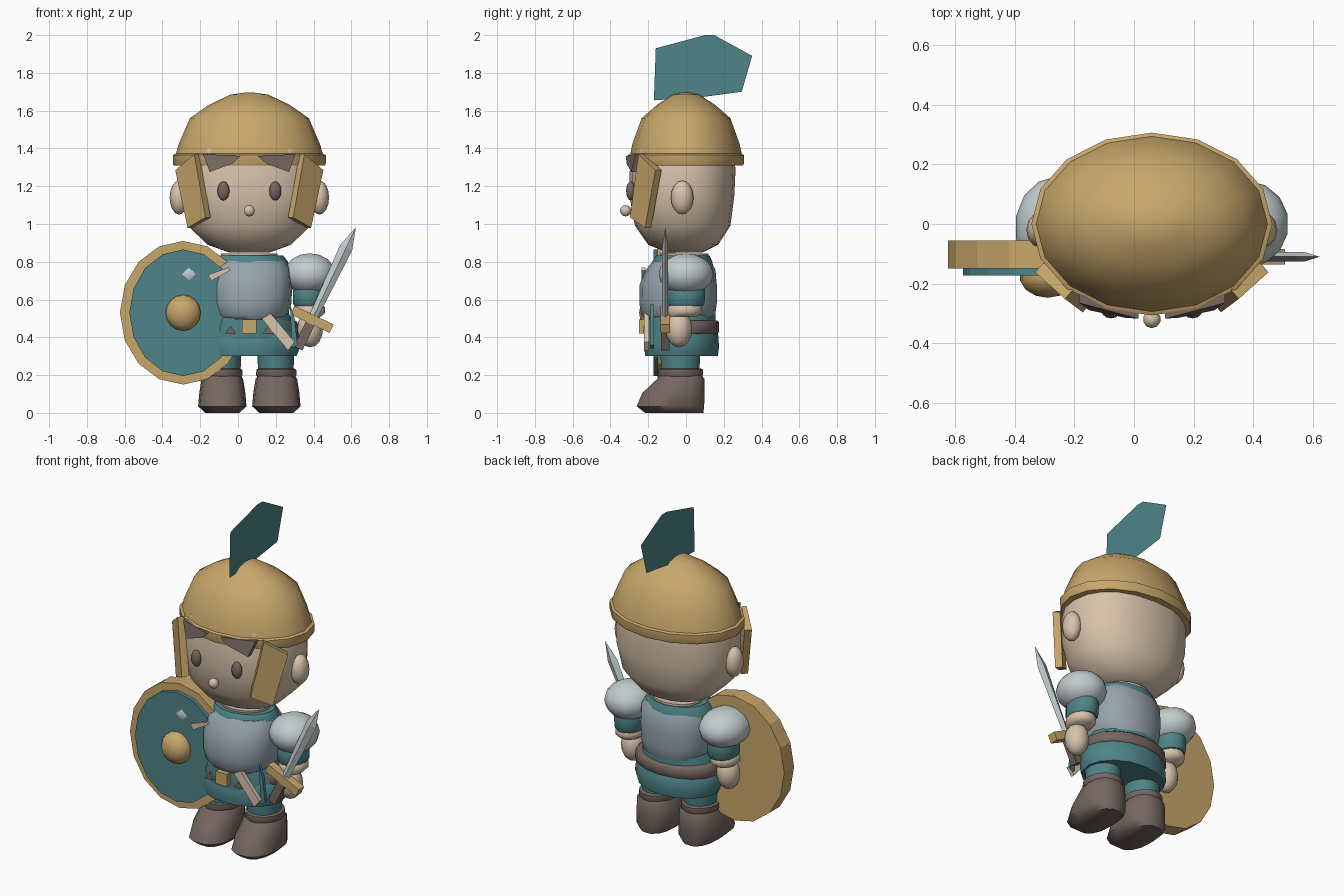
import bpy, bmesh, math
from mathutils import Vector

CX = 0.06  # the figure's own mirror plane


def material(name, r, g, b):
    m = bpy.data.materials.new(name)
    lin = [((c / 255 + 0.055) / 1.055) ** 2.4 for c in (r, g, b)]
    m.diffuse_color = (*lin, 1)
    return m


SKIN = material("skin", 216, 195, 171)
GOLD = material("gold", 200, 167, 107)
TEAL = material("teal", 78, 132, 136)
BROWN = material("brown", 118, 102, 96)
STEEL = material("blue steel", 150, 164, 172)
LIGHT = material("light steel", 194, 204, 205)


def finish(name, bm, mat, smooth=50):
    bmesh.ops.recalc_face_normals(bm, faces=bm.faces[:])
    me = bpy.data.meshes.new(name)
    bm.to_mesh(me)
    bm.free()
    me.materials.append(mat)
    ob = bpy.data.objects.new(name, me)
    bpy.context.collection.objects.link(ob)
    if smooth:
        bpy.ops.object.select_all(action='DESELECT')
        ob.select_set(True)
        bpy.context.view_layer.objects.active = ob
        bpy.ops.object.shade_smooth_by_angle(angle=math.radians(smooth))
    return ob


def loft(name, mat, x, rings, n=16, power=2.0, smooth=50):
    """Stack of oval rings (z, half width, front y, back y)."""
    bm = bmesh.new()
    loops = []
    for z, rx, y0, y1 in rings:
        loop = []
        for i in range(n):
            a = 2 * math.pi * i / n
            c, s = math.cos(a), math.sin(a)
            px = math.copysign(abs(c) ** (2 / power), c) * rx
            py = math.copysign(abs(s) ** (2 / power), s) * (y1 - y0) / 2
            loop.append(bm.verts.new((x + px, (y0 + y1) / 2 + py, z)))
        loops.append(loop)
    for a, b in zip(loops, loops[1:]):
        for i in range(n):
            j = (i + 1) % n
            bm.faces.new((a[i], a[j], b[j], b[i]))
    bm.faces.new(loops[0])
    bm.faces.new(loops[-1])
    return finish(name, bm, mat, smooth)


def ball(name, mat, centre, radii, u=14, v=8):
    bm = bmesh.new()
    bmesh.ops.create_uvsphere(bm, u_segments=u, v_segments=v, radius=1)
    for p in bm.verts:
        p.co = Vector(centre) + Vector([p.co[k] * radii[k] for k in range(3)])
    return finish(name, bm, mat, 60)


def plate(name, mat, pts, push=None):
    """Flat polygon, optionally thickened along a vector."""
    bm = bmesh.new()
    f = bm.faces.new([bm.verts.new(p) for p in pts])
    if push:
        new = bmesh.ops.extrude_face_region(bm, geom=[f], use_keep_orig=True)['geom']
        for g in new:
            if isinstance(g, bmesh.types.BMVert):
                g.co += Vector(push)
    return finish(name, bm, mat, 0)


def disc(name, mat, rx, rz, y0, y1, n=16):
    pts = [(-0.29 + rx * math.cos(2 * math.pi * i / n), y0,
            0.53 + rz * math.sin(2 * math.pi * i / n)) for i in range(n)]
    return plate(name, mat, pts, (0, y1 - y0, 0))


# Head
loft("head", SKIN, CX, [(0.85, 0.11, -0.10, 0.09), (0.89, 0.22, -0.20, 0.17),
                        (0.99, 0.325, -0.27, 0.235), (1.14, 0.365, -0.298, 0.255),
                        (1.28, 0.365, -0.298, 0.262), (1.40, 0.345, -0.28, 0.255)],
     n=20, power=2.25)
ball("nose", SKIN, (CX, -0.32, 1.07), (0.03, 0.03, 0.03), 10, 6)

# Helmet
loft("helmet_rim", GOLD, CX, [(1.31, 0.40, -0.302, 0.302), (1.32, 0.405, -0.307, 0.307),
                              (1.365, 0.405, -0.307, 0.307), (1.372, 0.39, -0.295, 0.295)])
loft("helmet_dome", GOLD, CX, [(1.36, 0.392, -0.297, 0.297), (1.42, 0.375, -0.285, 0.285),
                               (1.56, 0.315, -0.235, 0.235), (1.63, 0.215, -0.155, 0.155),
                               (1.685, 0.10, -0.07, 0.07), (1.695, 0.03, -0.02, 0.02)])
plate("helmet_crest", TEAL, [(CX, y, z) for y, z in
      ((-0.16, 1.93), (0.10, 2.0), (0.15, 2.0), (0.35, 1.89),
       (0.295, 1.70), (0.07, 1.67), (-0.17, 1.655))])

# Parts mirrored left and right
for side, s in (("left", -1), ("right", 1)):
    def X(d):
        return CX + s * d
    ball(side + "_eye", BROWN, (X(0.137), -0.292, 1.175), (0.032, 0.025, 0.05), 12, 8)
    ball(side + "_ear", SKIN, (X(0.372), -0.02, 1.14), (0.05, 0.06, 0.09), 12, 8)
    plate(side + "_brow", BROWN, [(X(0.245), -0.265, 1.37), (X(0.045), -0.318, 1.36),
                                  (X(0.09), -0.315, 1.32), (X(0.21), -0.29, 1.275)],
          (0, 0.03, 0))
    plate(side + "_cheek_guard", GOLD, [(X(0.265), -0.22, 1.37), (X(0.365), -0.13, 1.285),
                                        (X(0.30), -0.185, 0.98), (X(0.205), -0.265, 1.035)],
          (s * 0.027, -0.032, 0))
    # Arm: shoulder plate, sleeve, cuff and hand
    yf = 0.012 if s < 0 else 0.0
    ball(side + "_shoulder_plate", LIGHT, (X(0.32), -yf, 0.735),
         (0.14, 0.145 + 2.2 * yf, 0.11))
    loft(side + "_sleeve", TEAL, X(0.315), [(0.565, 0.075, -0.09, 0.09), (0.58, 0.085, -0.10, 0.10),
                                            (0.64, 0.085, -0.10, 0.105), (0.70, 0.07, -0.08, 0.09)], 14)
    loft(side + "_cuff", SKIN, X(0.32), [(0.51, 0.06, -0.09, 0.06), (0.53, 0.08, -0.10, 0.085),
                                         (0.56, 0.08, -0.095, 0.085), (0.58, 0.06, -0.08, 0.07)], 14)
    ball(side + "_hand", SKIN, (X(0.322), -0.037, 0.445), (0.068, 0.07, 0.098), 12, 8)
    # Leg and boot
    loft(side + "_leg", TEAL, X(0.14), [(0.19, 0.088, -0.13, 0.07), (0.25, 0.095, -0.135, 0.075),
                                        (0.36, 0.10, -0.14, 0.08)], 14)
    loft(side + "_boot", BROWN, X(0.143), [(0.0, 0.09, -0.22, 0.095), (0.035, 0.128, -0.265, 0.10),
                                           (0.105, 0.122, -0.235, 0.102), (0.18, 0.11, -0.155, 0.10),
                                           (0.20, 0.095, -0.14, 0.085)], 14, 2.4)
    loft(side + "_boot_cuff", BROWN, X(0.143), [(0.19, 0.10, -0.145, 0.088), (0.20, 0.108, -0.15, 0.093),
                                                (0.23, 0.105, -0.148, 0.092), (0.236, 0.09, -0.135, 0.08)], 14)

# Torso
loft("neck", SKIN, CX, [(0.78, 0.14, -0.13, 0.12), (0.845, 0.15, -0.14, 0.12)])
loft("collar", TEAL, CX, [(0.72, 0.22, -0.19, 0.15), (0.80, 0.205, -0.18, 0.14),
                          (0.832, 0.18, -0.16, 0.125)])
loft("breastplate", STEEL, CX + 0.005, [(0.49, 0.17, -0.215, 0.14), (0.52, 0.20, -0.238, 0.155),
                                        (0.58, 0.218, -0.247, 0.163), (0.68, 0.222, -0.245, 0.163),
                                        (0.76, 0.215, -0.21, 0.155), (0.805, 0.19, -0.175, 0.13)],
     power=2.3)
loft("waist", TEAL, CX, [(0.38, 0.25, -0.215, 0.16), (0.46, 0.235, -0.222, 0.155),
                         (0.54, 0.205, -0.215, 0.155)])
loft("belt", BROWN, CX, [(0.418, 0.255, -0.19, 0.165), (0.428, 0.262, -0.195, 0.175),
                         (0.48, 0.255, -0.195, 0.175), (0.49, 0.24, -0.185, 0.165)])
loft("skirt", TEAL, CX, [(0.30, 0.25, -0.215, 0.168), (0.345, 0.268, -0.222, 0.175),
                         (0.42, 0.258, -0.212, 0.17), (0.44, 0.24, -0.20, 0.155)])
plate("buckle", GOLD, [(x, -0.248, z) for x, z in
      ((0.022, 0.42), (0.098, 0.42), (0.098, 0.495), (0.022, 0.495))], (0, 0.04, 0))
for x in (-0.04, 0.16):
    plate("belt_tab", BROWN, [(x - 0.03, -0.225, 0.42), (x + 0.03, -0.225, 0.42),
                              (x, -0.225, 0.46)], (0, 0.02, 0))

# Ends of the strap crossing the chest
plate("strap_hip_end", SKIN, [(x, -0.222, z) for x, z in
      ((0.125, 0.50), (0.175, 0.525), (0.30, 0.375), (0.265, 0.33))], (0, 0.025, 0))
plate("strap_shoulder_end", SKIN, [(x, -0.235, z) for x, z in
      ((-0.16, 0.73), (-0.05, 0.77), (-0.04, 0.755), (-0.14, 0.70))], (0, 0.02, 0))
plate("tunic_flap", TEAL, [(x, -0.19, z) for x, z in
      ((0.275, 0.575), (0.30, 0.50), (0.315, 0.36), (0.285, 0.34))], (0, 0.02, 0))

# Shield
disc("shield_rim", GOLD, 0.335, 0.38, -0.15, -0.055)
disc("shield_face", TEAL, 0.285, 0.335, -0.173, -0.145)
ball("shield_boss", GOLD, (-0.29, -0.175, 0.53), (0.095, 0.073, 0.095))

# Sword, laid out along its own axis (u along the blade, v across)
D, N = Vector((0.43, 0, 0.903)), Vector((0.903, 0, -0.43))
ORIGIN = Vector((0.392, -0.11, 0.495))


def sword_pt(u, v, y=0.0):
    return ORIGIN + D * u + N * v + Vector((0, y, 0))


def bar(name, mat, u0, u1, v0, v1, t):
    plate(name, mat, [sword_pt(u, v, -t) for u, v in
                      ((u0, v0), (u0, v1), (u1, v1), (u1, v0))], (0, 2 * t, 0))


bm = bmesh.new()
outline = [bm.verts.new(sword_pt(u, v)) for u, v in
           ((0.0, -0.022), (0.0, 0.022), (0.42, 0.035), (0.54, 0.0), (0.42, -0.035))]
for y in (-0.016, 0.016):  # diamond section
    a, b = bm.verts.new(sword_pt(0, 0, y)), bm.verts.new(sword_pt(0.42, 0, y))
    p = outline
    for f in ((p[1], p[2], b, a), (p[2], p[3], b), (p[3], p[4], b), (p[4], p[0], a, b)):
        bm.faces.new(f)
finish("sword_blade", bm, LIGHT, 0)
bar("sword_guard", GOLD, -0.025, 0.025, -0.115, 0.115, 0.026)
bar("sword_grip", BROWN, -0.17, 0.0, -0.025, 0.025, 0.022)
